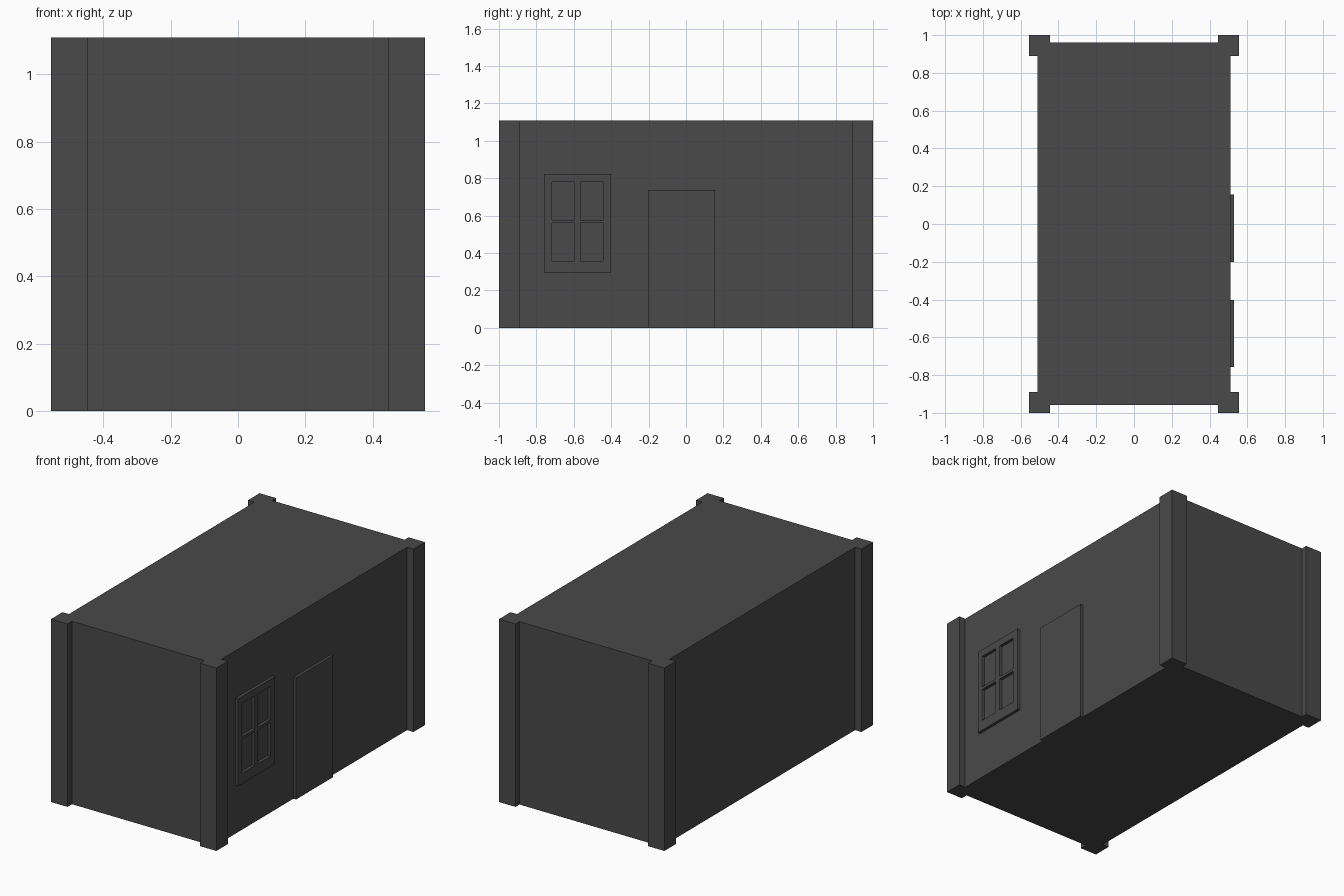
import bpy, bmesh

if "Cube" in bpy.data.objects:
    bpy.data.objects.remove(bpy.data.objects["Cube"])

grey = bpy.data.materials.new("dark grey")
grey.diffuse_color = (0.067, 0.067, 0.067, 1)
grey.use_nodes = True
grey.node_tree.nodes["Principled BSDF"].inputs["Base Color"].default_value = grey.diffuse_color

HEIGHT = 1.11
WALL_X = 0.512   # outer side of the right wall
PLATE_X = 0.53   # outer side of the door and window frame


def finish(name, bm):
    bmesh.ops.recalc_face_normals(bm, faces=bm.faces)
    mesh = bpy.data.meshes.new(name)
    bm.to_mesh(mesh)
    bm.free()
    mesh.materials.append(grey)
    obj = bpy.data.objects.new(name, mesh)
    bpy.context.collection.objects.link(obj)
    return obj


def box(name, x, y, z):
    bm = bmesh.new()
    bmesh.ops.create_cube(bm, size=1)
    for v in bm.verts:
        v.co = [r[0] if c < 0 else r[1] for c, r in zip(v.co, (x, y, z))]
    return finish(name, bm)


# Main walls, roof and floor
box("building_body", (-WALL_X, WALL_X), (-0.957, 0.962), (0, HEIGHT))

# Square corner posts
for side, sx in (("left", -1), ("right", 1)):
    for end, sy in (("front", -1), ("back", 1)):
        box(f"{end}_{side}_post",
            sorted((sx * 0.445, sx * 0.555)),
            sorted((sy * 0.89, sy * 1.0)), (0, HEIGHT))

# Door panel on the right wall
box("door", (WALL_X, PLATE_X), (-0.20, 0.155), (0, 0.738))

# Window frame: a grid with the four pane cells left open, then thickened
ys = (-0.756, -0.717, -0.598, -0.563, -0.444, -0.402)
zs = (0.293, 0.357, 0.561, 0.578, 0.78, 0.823)
bm = bmesh.new()
grid = [[bm.verts.new((WALL_X, y, z)) for z in zs] for y in ys]
for i in range(5):
    for j in range(5):
        if not (i % 2 and j % 2):
            bm.faces.new((grid[i][j], grid[i + 1][j],
                          grid[i + 1][j + 1], grid[i][j + 1]))
front = bmesh.ops.extrude_face_region(bm, geom=bm.faces[:], use_keep_orig=True)
for v in front["geom"]:
    if isinstance(v, bmesh.types.BMVert):
        v.co.x = PLATE_X
finish("window_frame", bm)
